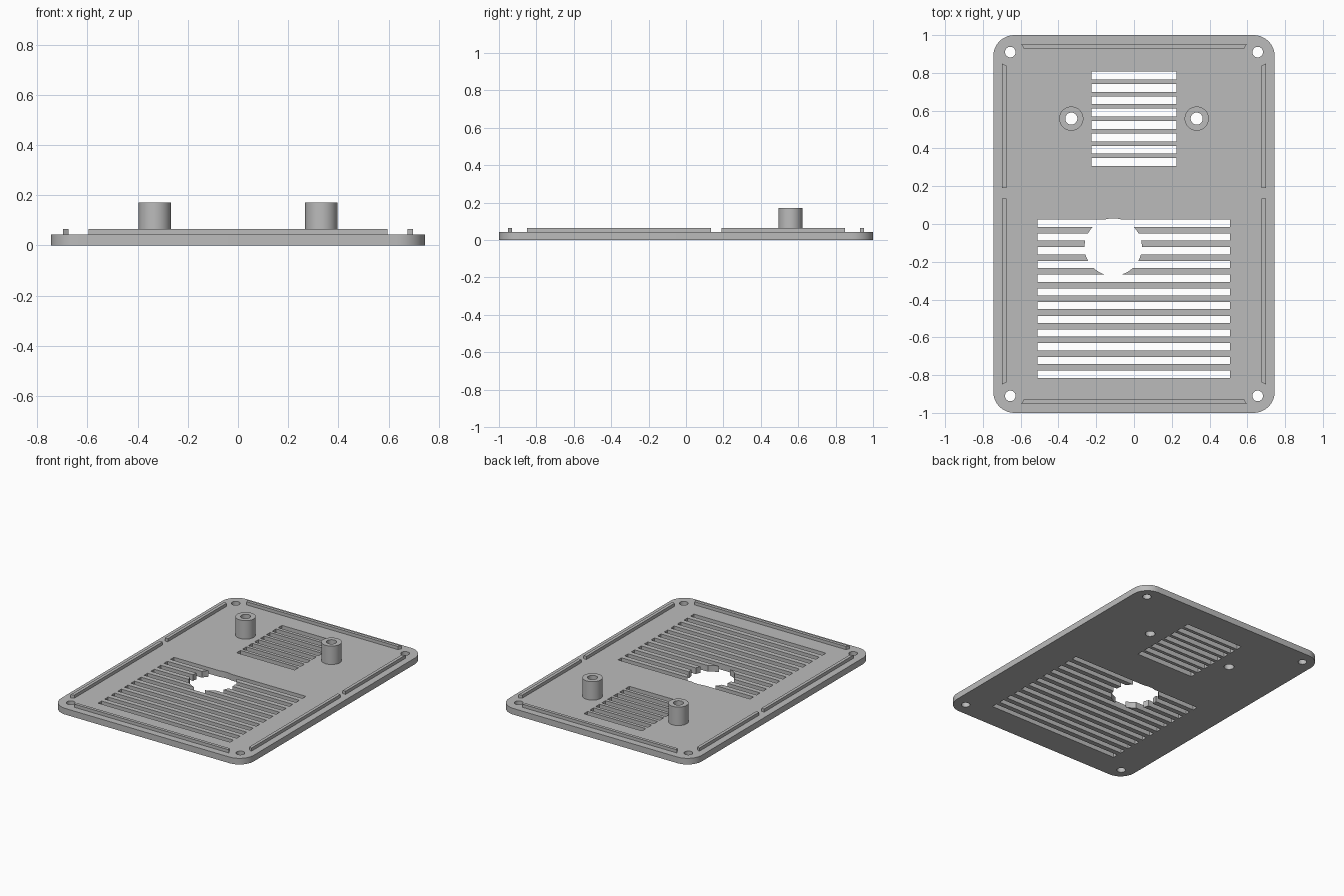
import bpy
import bmesh
from math import cos, sin, tau, pi

if "Cube" in bpy.data.objects:
    bpy.data.objects.remove(bpy.data.objects["Cube"])

HALF_X, HALF_Y, CORNER = 0.745, 1.0, 0.112
PLATE_TOP, RIDGE_TOP, BOSS_TOP = 0.043, 0.065, 0.172
BOSS_X, BOSS_Y, BOSS_R, BORE_R = 0.332, 0.558, 0.064, 0.032

grey = bpy.data.materials.new("light grey plastic")
grey.use_nodes = True
colour = (0.5, 0.5, 0.5, 1)
grey.diffuse_color = colour
grey.node_tree.nodes["Principled BSDF"].inputs["Base Color"].default_value = colour


def circle(cx, cy, r, n=48):
    return [(cx + r * cos(tau * i / n), cy + r * sin(tau * i / n)) for i in range(n)]


def rect(x0, x1, y0, y1):
    return [(x0, y0), (x1, y0), (x1, y1), (x0, y1)]


def prisms(name, outlines, z0, z1):
    """One object made of upright prisms, one for each outline."""
    bm = bmesh.new()
    for pts in outlines:
        low = [bm.verts.new((x, y, z0)) for x, y in pts]
        high = [bm.verts.new((x, y, z1)) for x, y in pts]
        bm.faces.new(low)
        bm.faces.new(high)
        for i in range(len(pts)):
            j = (i + 1) % len(pts)
            bm.faces.new((low[i], low[j], high[j], high[i]))
    bmesh.ops.recalc_face_normals(bm, faces=bm.faces)
    mesh = bpy.data.meshes.new(name)
    bm.to_mesh(mesh)
    bm.free()
    mesh.materials.append(grey)
    obj = bpy.data.objects.new(name, mesh)
    bpy.context.collection.objects.link(obj)
    return obj


def cut(target, outlines):
    """Cut upright holes through the target and bake the result."""
    cutter = prisms("cutter", outlines, -0.1, 0.4)
    cutter.hide_render = True
    mod = target.modifiers.new("holes", "BOOLEAN")
    mod.operation = "DIFFERENCE"
    mod.solver = "EXACT"
    mod.object = cutter
    deps = bpy.context.evaluated_depsgraph_get()
    baked = bpy.data.meshes.new_from_object(target.evaluated_get(deps))
    target.modifiers.clear()
    target.data = baked
    bpy.data.objects.remove(cutter)


def smooth(obj):
    bpy.ops.object.select_all(action="DESELECT")
    obj.select_set(True)
    bpy.context.view_layer.objects.active = obj
    bpy.ops.object.shade_smooth_by_angle(angle=pi / 6)


def slots(x0, x1, top, pitch, height, count):
    return [rect(x0, x1, top - i * pitch - height, top - i * pitch) for i in range(count)]


# Base plate with rounded corners
outline = []
for k, (sx, sy) in enumerate([(1, 1), (-1, 1), (-1, -1), (1, -1)]):
    for i in range(13):
        a = (k + i / 12) * pi / 2
        outline.append((sx * (HALF_X - CORNER) + CORNER * cos(a),
                        sy * (HALF_Y - CORNER) + CORNER * sin(a)))
plate = prisms("base_plate", [outline], 0, PLATE_TOP)

# Vent slots, screw holes and the large round opening
cut(plate, slots(-0.225, 0.224, 0.807, 0.0655, 0.042, 8)
    + slots(-0.511, 0.509, 0.023, 0.0727, 0.038, 12))
cut(plate, [circle(-0.11, -0.122, 0.152, 64)])
cut(plate, [circle(sx * 0.655, sy * 0.91, 0.028) for sx in (1, -1) for sy in (1, -1)]
    + [circle(sx * BOSS_X, BOSS_Y, BORE_R) for sx in (1, -1)])
smooth(plate)

# Hollow screw bosses
for side, sx in (("left", 1), ("right", -1)):
    boss = prisms(side + "_screw_boss", [circle(sx * BOSS_X, BOSS_Y, BOSS_R)], PLATE_TOP, BOSS_TOP)
    cut(boss, [circle(sx * BOSS_X, BOSS_Y, BORE_R)])
    smooth(boss)

# Locating ridges along the rim, mitred towards the corners
for end, sy in (("back", 1), ("front", -1)):
    prisms(end + "_ridge", [[(-0.596, sy * 0.952), (0.596, sy * 0.952),
                             (0.584, sy * 0.93), (-0.584, sy * 0.93)]], PLATE_TOP, RIDGE_TOP)
for side, sx in (("left", 1), ("right", -1)):
    for end, inner, outer in (("back", 0.19, 0.85), ("front", 0.134, -0.85)):
        mitre = outer * 0.986
        prisms(side + "_" + end + "_ridge",
               [[(sx * 0.698, inner), (sx * 0.698, outer),
                 (sx * 0.676, mitre), (sx * 0.676, inner)]], PLATE_TOP, RIDGE_TOP)
